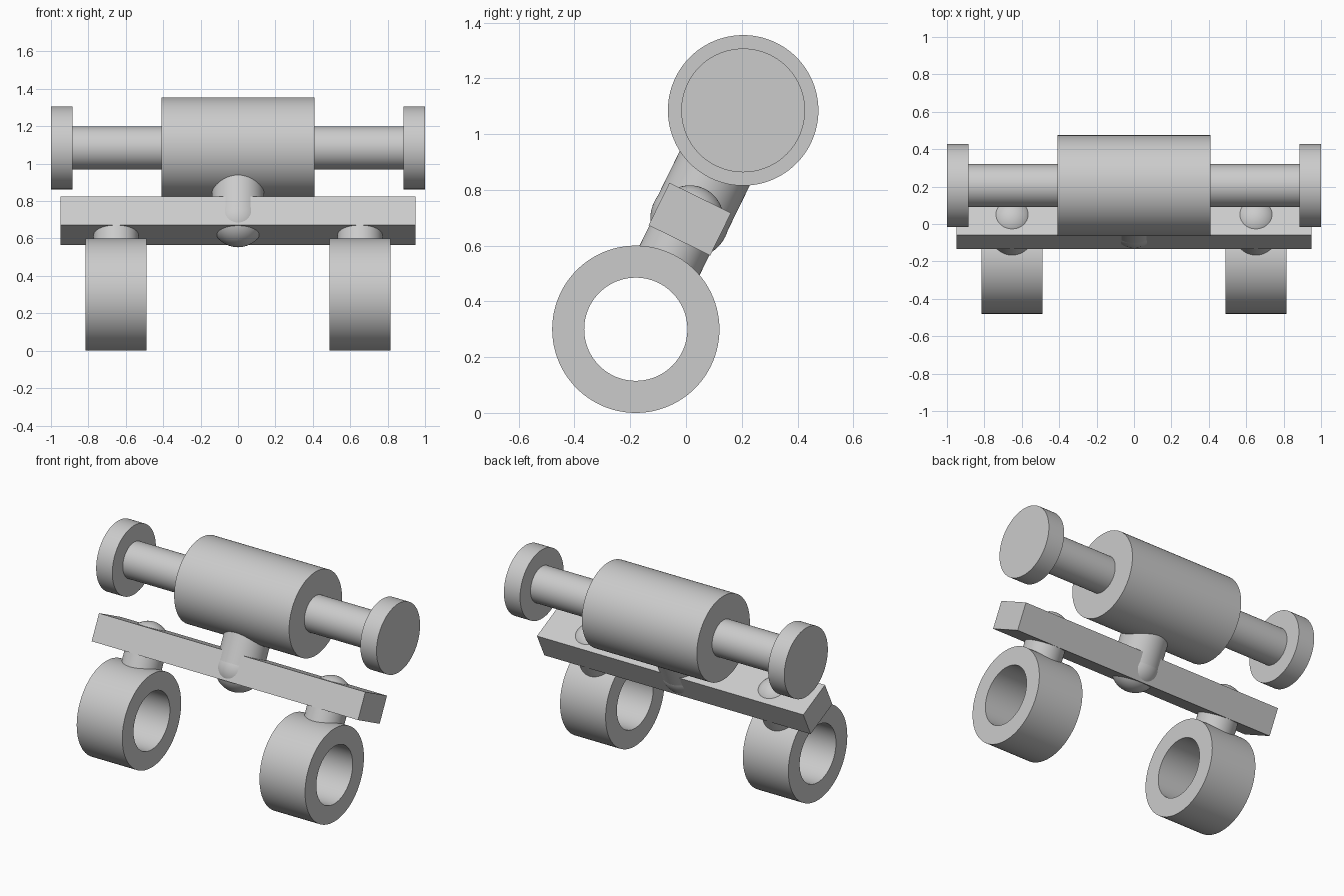
import bpy, math
from mathutils import Vector, Matrix

if "Cube" in bpy.data.objects:
    bpy.data.objects.remove(bpy.data.objects["Cube"])

grey = bpy.data.materials.new("plain grey")
grey.diffuse_color = (0.6, 0.6, 0.6, 1)
grey.use_nodes = True
grey.node_tree.nodes["Principled BSDF"].inputs["Base Color"].default_value = grey.diffuse_color

# Tilted linkage axis from the ring centres up to the barrel centre
LOW = Vector((0, -0.18, 0.30))
HIGH = Vector((0, 0.205, 1.085))
AXIS = (HIGH - LOW).normalized()
TILT = -math.atan2(AXIS.y, AXIS.z)
BAR = LOW + AXIS * 0.44
RING_X = 0.652


def finish(name, smooth=True):
    ob = bpy.context.object
    ob.name = name
    ob.data.materials.append(grey)
    if smooth:
        bpy.ops.object.shade_smooth_by_angle(angle=math.radians(35))
    return ob


def rod(name, a, b, r):
    """Cylinder between two points."""
    d = b - a
    rot = d.to_track_quat('Z', 'Y').to_euler()
    bpy.ops.mesh.primitive_cylinder_add(vertices=96, radius=r, depth=d.length,
                                        location=(a + b) / 2, rotation=rot)
    return finish(name)


def ball(name, loc, r):
    bpy.ops.mesh.primitive_uv_sphere_add(segments=64, ring_count=32, radius=r,
                                         location=loc, rotation=(TILT, 0, 0))
    return finish(name)


def ring(name, loc, r_out, r_in, width):
    """Square-edged ring around the x axis."""
    n, h = 96, width / 2
    profile = [(-h, r_out), (h, r_out), (h, r_in), (-h, r_in)]
    verts = [(x, r * math.cos(2 * math.pi * i / n), r * math.sin(2 * math.pi * i / n))
             for i in range(n) for x, r in profile]
    faces = [(i * 4 + j, i * 4 + (j + 1) % 4,
              (i + 1) % n * 4 + (j + 1) % 4, (i + 1) % n * 4 + j)
             for i in range(n) for j in range(4)]
    me = bpy.data.meshes.new(name)
    me.from_pydata(verts, [], [f[::-1] for f in faces])
    ob = bpy.data.objects.new(name, me)
    ob.location = loc
    bpy.context.collection.objects.link(ob)
    bpy.ops.object.select_all(action='DESELECT')
    bpy.context.view_layer.objects.active = ob
    ob.select_set(True)
    # consistent outward normals
    bpy.ops.object.mode_set(mode='EDIT')
    bpy.ops.mesh.select_all(action='SELECT')
    bpy.ops.mesh.normals_make_consistent(inside=False)
    bpy.ops.object.mode_set(mode='OBJECT')
    return finish(name)


def along_x(p, x):
    return p + Vector((x, 0, 0))


# Barrel, axle and end discs
rod("barrel", along_x(HIGH, -0.41), along_x(HIGH, 0.41), 0.27)
rod("axle", along_x(HIGH, -0.95), along_x(HIGH, 0.95), 0.115)

# Tilted crossbar
bpy.ops.mesh.primitive_cube_add(size=1, location=BAR, rotation=(TILT, 0, 0))
bpy.context.object.scale = (1.9, 0.246, 0.17)
finish("crossbar", False)

# Centre stem with rounded pivot
rod("centre_stem", BAR, HIGH - AXIS * 0.1, 0.14)
ball("centre_pivot", BAR, 0.142)

# Paired discs, rings, stems and pivots
for side, s in (("left", -1), ("right", 1)):
    rod(side + "_end_disc", along_x(HIGH, s * 0.885), along_x(HIGH, s * 1.0), 0.222)
    ring(side + "_ring", along_x(LOW, s * RING_X), 0.30, 0.185, 0.325)
    rod(side + "_ring_stem", along_x(LOW + AXIS * 0.24, s * RING_X),
        along_x(BAR, s * RING_X), 0.12)
    ball(side + "_pivot", along_x(BAR, s * RING_X), 0.121)
